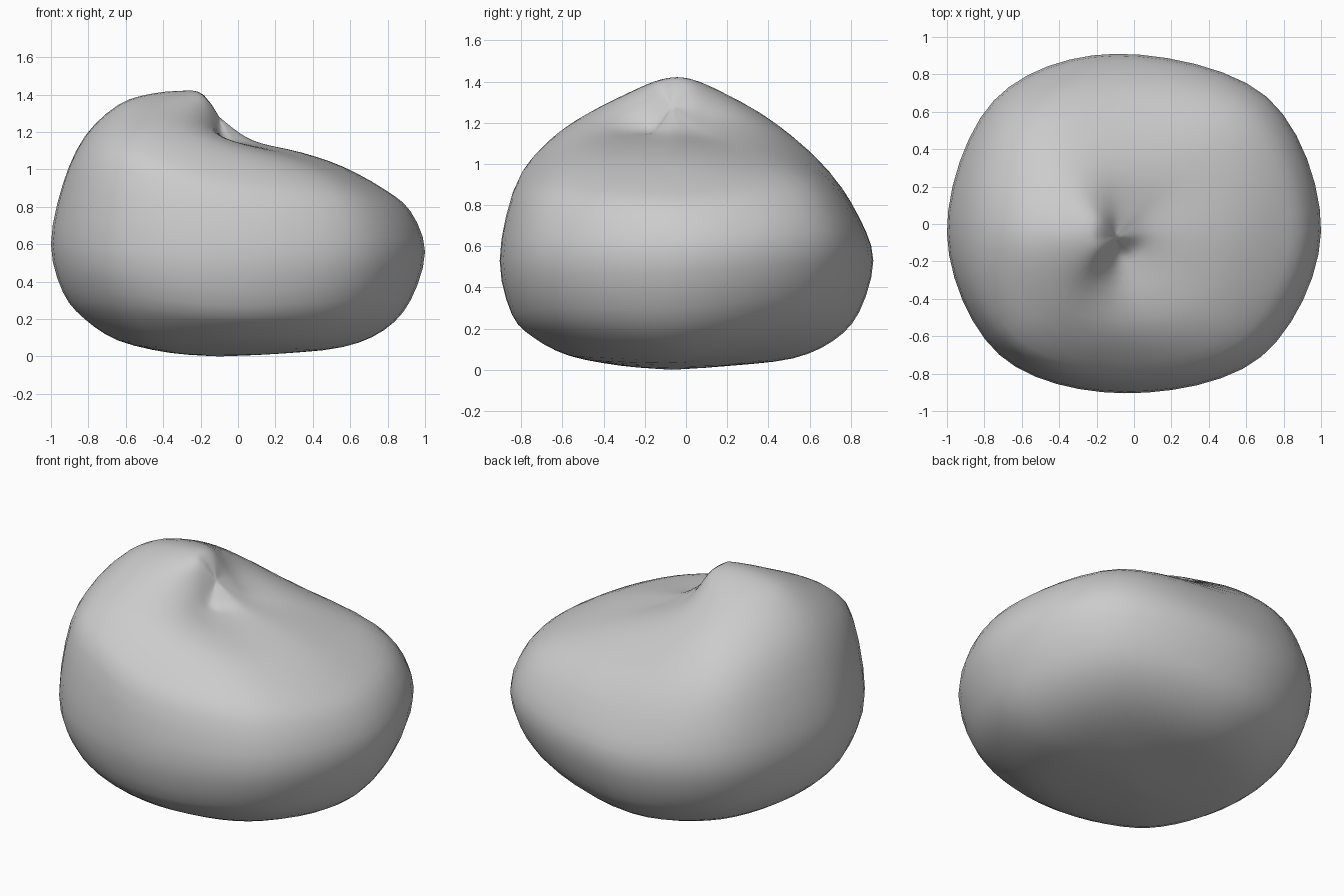
import bpy
import bmesh

# Remove the default object only
default_cube = bpy.data.objects.get("Cube")
if default_cube is not None:
    bpy.data.objects.remove(default_cube, do_unlink=True)

# Widest outline of the body, one (x, y) point per compass direction
OUTLINE = [(1, -.04), (.71, .68), (-.1, .91), (-.75, .66),
           (-1, -.05), (-.72, -.7), (-.05, -.905), (.68, -.71)]

# The pinch beside the hump is the centre from which all meridians run
PINCH_X, PINCH_Y, PINCH_Z = -.1, -.07, 1.28

# Share of the way from the pinch to the outline, from top to underside
REACH = [0, .1, .2, .4, .6, .8, .93, 1, .93, .8, .6, .3, 0]

# Heights along each meridian, in the order of the outline
HEIGHTS = [
    [1.19, 1.14, 1.09, 1.015, .895, .775, .56, .3, .14, .05, .015],
    [1.21, 1.155, 1.1, 1.03, .94, .81, .6, .36, .2, .09, .02],
    [1.27, 1.24, 1.19, 1.09, .93, .74, .53, .28, .14, .055, .02],
    [1.375, 1.385, 1.325, 1.235, 1.08, .87, .58, .33, .18, .07, .02],
    [1.4, 1.42, 1.405, 1.345, 1.175, .92, .6, .345, .2, .085, .02],
    [1.36, 1.36, 1.32, 1.26, 1.16, 1, .58, .34, .19, .075, .02],
    [1.19, 1.175, 1.17, 1.12, .99, .84, .53, .27, .155, .07, .02],
    [1.165, 1.135, 1.095, 1.035, .93, .8, .55, .3, .16, .06, .02],
]
STEPS_AROUND = 6
STEPS_DOWN = 3


def spline(a, b, c, d, t):
    """Smooth curve from b to c, guided by the neighbours a and d."""
    return b + .5 * t * (c - a + t * (2*a - 5*b + 4*c - d + t * (3*(b - c) + d - a)))


def sample(values, position, closed):
    """Read a list of numbers as a smooth curve, open or closed."""
    count = len(values)
    start = int(position)
    t = position - start
    around = []
    for offset in (-1, 0, 1, 2):
        index = start + offset
        index = index % count if closed else max(0, min(count - 1, index))
        around.append(values[index])
    return spline(*around, t)


def body_point(turn, drop):
    """Point on the body for a position around and a position down."""
    edge_x = sample([p[0] for p in OUTLINE], turn, True)
    edge_y = sample([p[1] for p in OUTLINE], turn, True)
    reach = sample(REACH, drop, False)
    meridians = [[PINCH_Z] + column + [0] for column in HEIGHTS]
    levels = [sample(column, drop, False) for column in meridians]
    height = sample(levels, turn, True)
    return (PINCH_X + reach * (edge_x - PINCH_X),
            PINCH_Y + reach * (edge_y - PINCH_Y),
            max(height, 0))


# Skin the rings from the pinch down to the underside
bm = bmesh.new()
around_count = len(OUTLINE) * STEPS_AROUND
down_count = (len(REACH) - 1) * STEPS_DOWN
top = bm.verts.new((PINCH_X, PINCH_Y, PINCH_Z))
base = bm.verts.new((PINCH_X, PINCH_Y, 0))
rings = []
for row in range(1, down_count):
    rings.append([bm.verts.new(body_point(k / STEPS_AROUND, row / STEPS_DOWN))
                  for k in range(around_count)])
for k in range(around_count):
    n = (k + 1) % around_count
    bm.faces.new((top, rings[0][k], rings[0][n]))
    bm.faces.new((base, rings[-1][n], rings[-1][k]))
    for upper, lower in zip(rings, rings[1:]):
        bm.faces.new((upper[k], lower[k], lower[n], upper[n]))
bmesh.ops.recalc_face_normals(bm, faces=bm.faces)
for face in bm.faces:
    face.smooth = True

mesh = bpy.data.meshes.new("rounded_body")
bm.to_mesh(mesh)
bm.free()
body = bpy.data.objects.new("rounded_body", mesh)
bpy.context.collection.objects.link(body)

# Plain grey surface
grey = bpy.data.materials.new("plain_grey")
grey.use_nodes = True
colour = (.6, .6, .6, 1)
grey.diffuse_color = colour
grey.node_tree.nodes["Principled BSDF"].inputs["Base Color"].default_value = colour
mesh.materials.append(grey)
